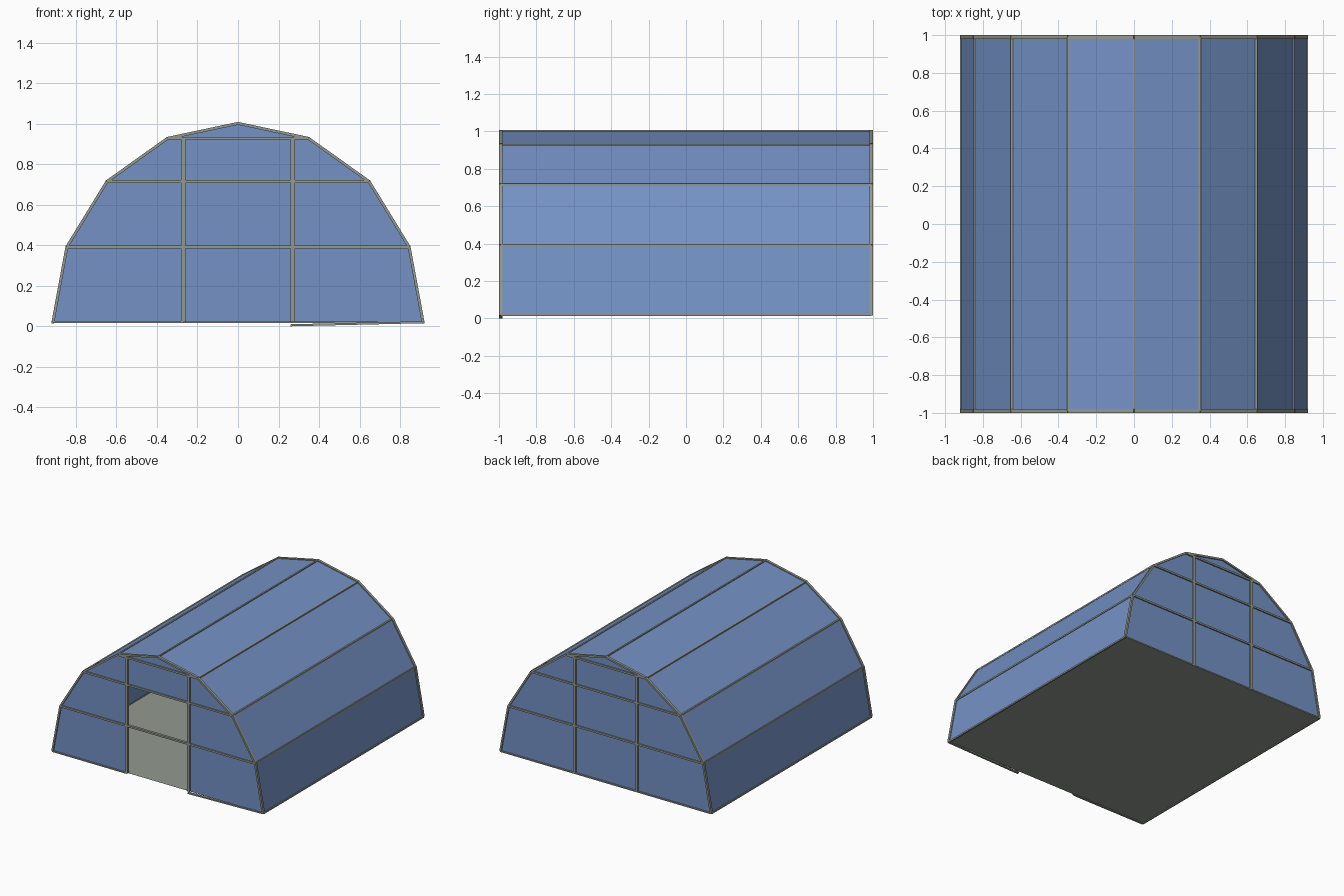
import bpy, bmesh
from mathutils import Vector, Matrix

if "Cube" in bpy.data.objects:
    bpy.data.objects.remove(bpy.data.objects["Cube"])


def material(name, colour):
    m = bpy.data.materials.new(name)
    m.diffuse_color = (*colour, 1)
    m.use_nodes = True
    m.node_tree.nodes["Principled BSDF"].inputs["Base Color"].default_value = m.diffuse_color
    return m


BLUE = material("blue panel", (0.175, 0.285, 0.56))
GREY = material("grey frame", (0.29, 0.32, 0.275))

# Half cross-section (x, z) from the ground to the ridge
HALF = [(0.914, 0.02), (0.845, 0.392), (0.647, 0.715), (0.348, 0.928), (0, 1.002)]
PROFILE = HALF + [(-x, z) for x, z in HALF[-2::-1]]
END = 0.99      # y of the end walls
POST = 0.27     # x of the door posts
BAR = 0.014     # frame thickness


def finish(name, bm, mat):
    me = bpy.data.meshes.new(name)
    bm.to_mesh(me)
    bm.free()
    me.materials.append(mat)
    ob = bpy.data.objects.new(name, me)
    bpy.context.collection.objects.link(ob)
    return ob


def panels(name, polygons, mat):
    bm = bmesh.new()
    for poly in polygons:
        bm.faces.new([bm.verts.new(p) for p in poly])
    return finish(name, bm, mat)


def beams(name, segments, mat=GREY, wide=BAR, deep=BAR):
    """Square bars between pairs of points."""
    bm = bmesh.new()
    for a, b in segments:
        a, b = Vector(a), Vector(b)
        d = b - a
        z = d.normalized()
        side = Vector((0, 1, 0)) if abs(z.y) < 0.9 else Vector((0, 0, 1))
        x = side.cross(z).normalized()
        rot = Matrix((x, z.cross(x), z)).transposed().to_4x4()
        bmesh.ops.create_cube(bm, size=1, matrix=Matrix.Translation((a + b) / 2) @ rot
                              @ Matrix.Diagonal((wide, deep, d.length, 1)))
    return finish(name, bm, mat)


# Roof and side cladding
panels("roof_cladding", [[(x0, -END, z0), (x0, END, z0), (x1, END, z1), (x1, -END, z1)]
                         for (x0, z0), (x1, z1) in zip(PROFILE, PROFILE[1:])], BLUE)

# Floor sheet
w, base = HALF[0]
panels("floor", [[(-w, -END, base), (w, -END, base), (w, END, base), (-w, END, base)]], GREY)

# End walls: three panels per row plus a gable; the front has a door opening
for name, y in (("front", -END), ("back", END)):
    polys = []
    for row in range(3):
        (x0, z0), (x1, z1) = HALF[row], HALF[row + 1]
        polys.append([(POST, y, z0), (x0, y, z0), (x1, y, z1), (POST, y, z1)])
        polys.append([(-x0, y, z0), (-POST, y, z0), (-POST, y, z1), (-x1, y, z1)])
        if y > 0 or row == 2:
            polys.append([(-POST, y, z0), (POST, y, z0), (POST, y, z1), (-POST, y, z1)])
    polys.append([(-HALF[3][0], y, HALF[3][1]), (HALF[3][0], y, HALF[3][1]), (0, y, HALF[4][1])])
    if y > 0:
        polys = [p[::-1] for p in polys]
    panels(name + "_wall", polys, BLUE)

    # End hoop, cross rails and door posts
    beams(name + "_hoop", [((x0, y, z0), (x1, y, z1))
                           for (x0, z0), (x1, z1) in zip(PROFILE, PROFILE[1:])], deep=0.02)
    beams(name + "_rails", [((-x, y, z), (x, y, z)) for x, z in HALF[1:4]], deep=0.02)
    beams(name + "_posts", [((s * POST, y, base), (s * POST, y, HALF[3][1])) for s in (-1, 1)],
          wide=0.022, deep=0.02)

# Ground sills; the front right one sags towards the door
beams("front_sills", [((-w, -END, base), (-POST, -END, base)),
                      ((POST - 0.01, -END, 0.005), (w, -END, base))], wide=0.01, deep=0.018)
beams("back_sill", [((-w, END, base), (w, END, base))], wide=0.01, deep=0.018)

# Long purlins along every fold of the roof
beams("purlins", [((x, -END, z), (x, END, z)) for x, z in PROFILE], wide=0.012, deep=0.012)
